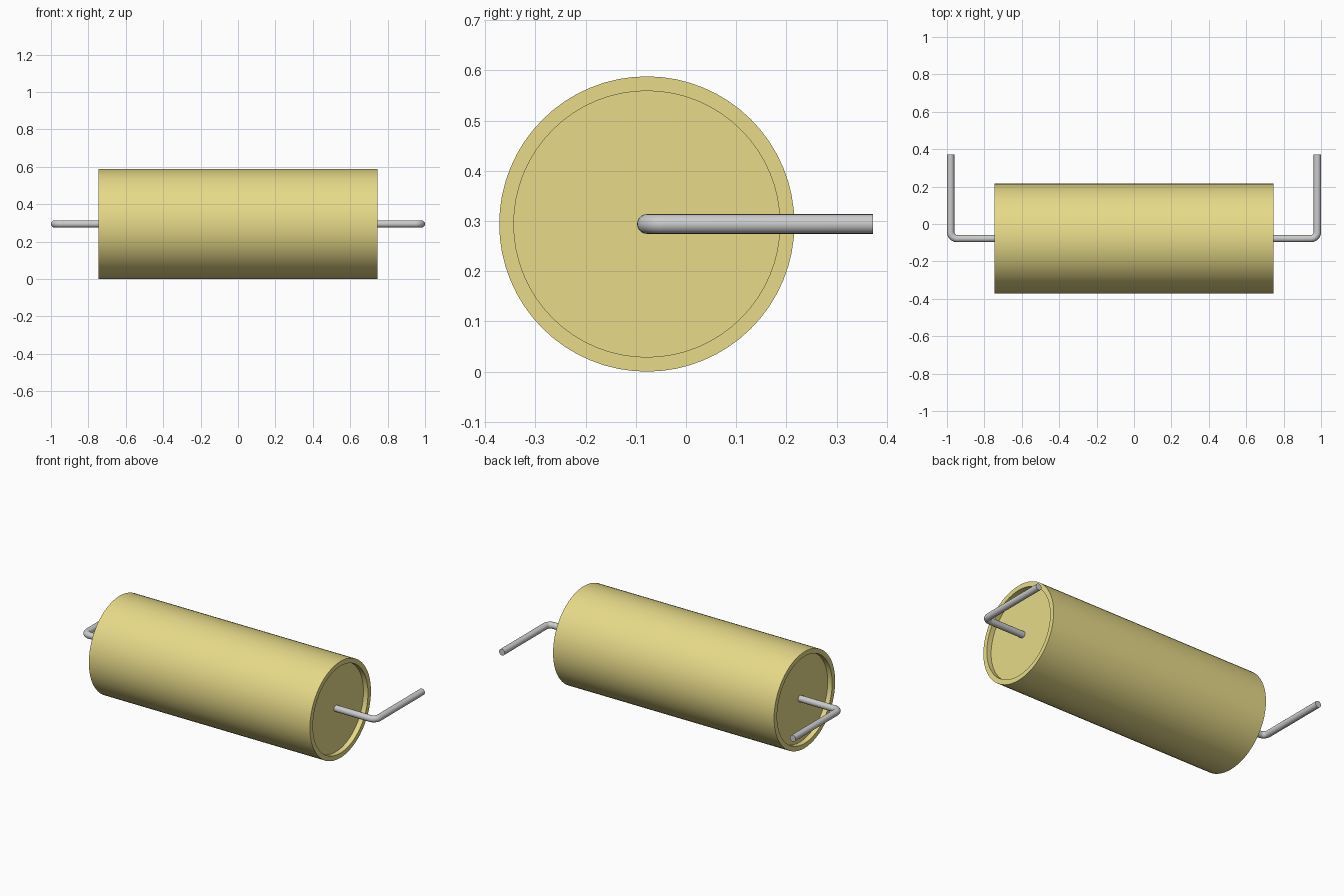
import bpy, bmesh
from math import pi, sin, cos, radians
from mathutils import Vector, Matrix

if "Cube" in bpy.data.objects:
    bpy.data.objects.remove(bpy.data.objects["Cube"])

AXIS_Y, AXIS_Z = -0.078, 0.294
BODY_R, RIM_R, HALF_LEN, RECESS = 0.294, 0.265, 0.745, 0.03
WIRE_R, WIRE_X, WIRE_END, BEND = 0.0195, 0.9805, 0.372, 0.035


def material(name, color):
    mat = bpy.data.materials.new(name)
    mat.diffuse_color = color
    mat.use_nodes = True
    mat.node_tree.nodes["Principled BSDF"].inputs["Base Color"].default_value = mat.diffuse_color
    return mat


def finish(obj):
    bpy.ops.object.select_all(action='DESELECT')
    obj.select_set(True)
    bpy.context.view_layer.objects.active = obj
    bpy.ops.object.shade_smooth_by_angle(angle=radians(35))


def add_mesh(name, bm):
    bmesh.ops.recalc_face_normals(bm, faces=bm.faces)
    mesh = bpy.data.meshes.new(name)
    bm.to_mesh(mesh)
    bm.free()
    obj = bpy.data.objects.new(name, mesh)
    bpy.context.collection.objects.link(obj)
    return obj


def bridge(bm, rings):
    # skin consecutive rings and cap both ends
    n = len(rings[0])
    for a, b in zip(rings, rings[1:]):
        for i in range(n):
            j = (i + 1) % n
            bm.faces.new((a[i], a[j], b[j], b[i]))
    bm.faces.new(rings[0])
    bm.faces.new(rings[-1])


def ring(bm, center, u, v, radius, n):
    return [bm.verts.new(center + radius * (cos(2 * pi * i / n) * u + sin(2 * pi * i / n) * v))
            for i in range(n)]


# Cylindrical body with a shallow recess in each end
def make_body():
    bm = bmesh.new()
    floor = HALF_LEN - RECESS
    profile = [(-floor, RIM_R), (-HALF_LEN, RIM_R), (-HALF_LEN, BODY_R),
               (HALF_LEN, BODY_R), (HALF_LEN, RIM_R), (floor, RIM_R)]
    rings = [ring(bm, Vector((x, AXIS_Y, AXIS_Z)), Vector((0, 1, 0)), Vector((0, 0, 1)), r, 64)
             for x, r in profile]
    bridge(bm, rings)
    body = add_mesh("body", bm)
    body.data.materials.append(material("yellow", (0.80, 0.70, 0.25, 1)))
    finish(body)


# Bent wire lead: out along the axis, then back along y
def make_lead(name, side):
    bm = bmesh.new()
    stations = [(HALF_LEN - RECESS - 0.01, AXIS_Y, 0)]
    for k in range(9):
        a = pi / 2 * k / 8
        stations.append((WIRE_X - BEND + BEND * sin(a), AXIS_Y + BEND - BEND * cos(a), a))
    stations.append((WIRE_X, WIRE_END, pi / 2))
    rings = [ring(bm, Vector((side * x, y, AXIS_Z)), Vector((-side * sin(a), cos(a), 0)),
                  Vector((0, 0, 1)), WIRE_R, 20)
             for x, y, a in stations]
    bridge(bm, rings)
    finish(add_mesh(name, bm))


make_body()
make_lead("right_lead", 1)
make_lead("left_lead", -1)
